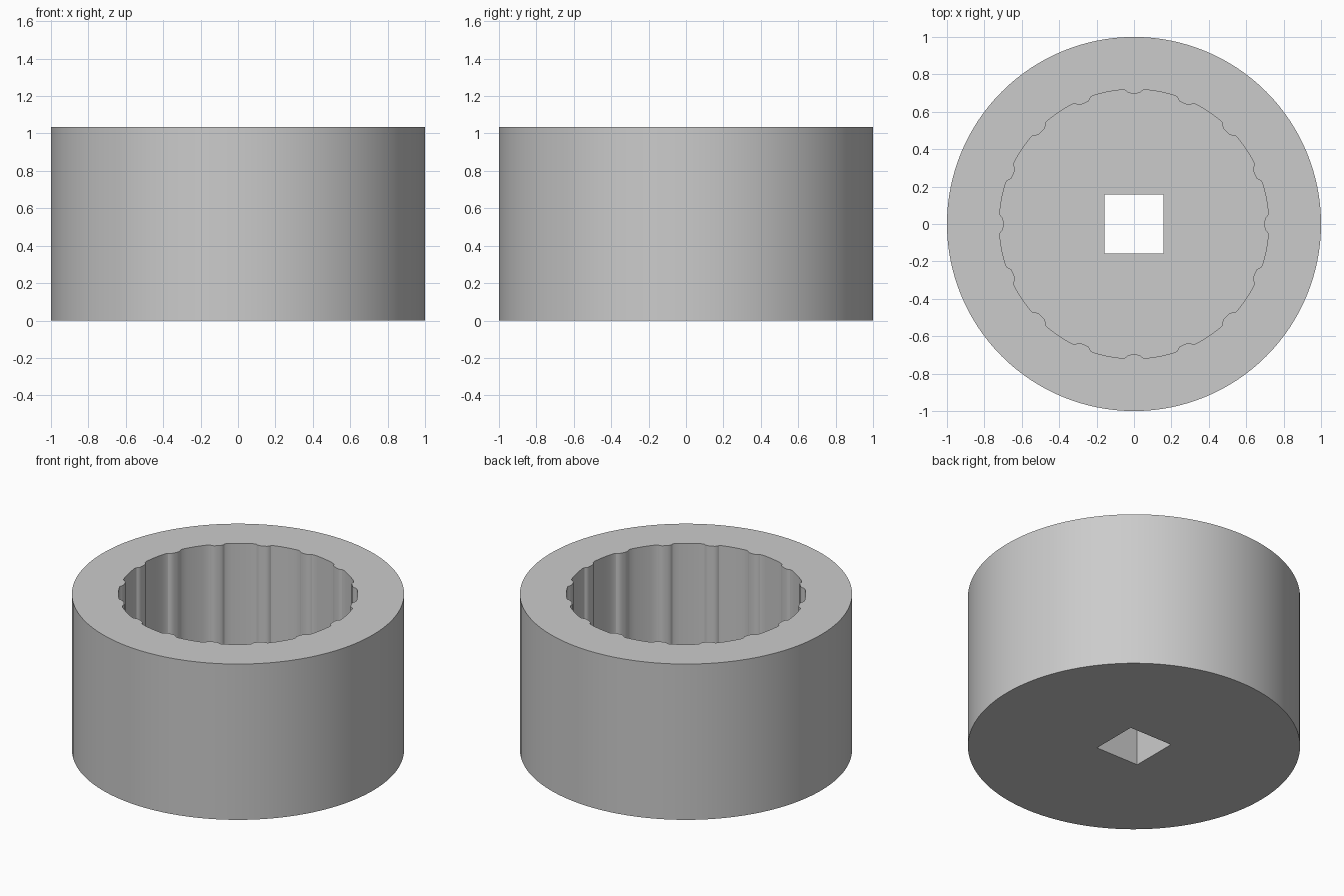
import bpy, bmesh
from math import cos, sin, pi, radians

cube = bpy.data.objects.get("Cube")
if cube:
    bpy.data.objects.remove(cube, do_unlink=True)

HEIGHT = 1.035
FLOOR = 0.29
BORE = 0.72
HALF_SQUARE = 0.158
RIBS = 16


def polar(r, a):
    return r * cos(a), r * sin(a)


# Cross-sections: round body, ribbed bore, square drive hole
body = [polar(1, 2 * pi * i / 128) for i in range(128)]

rib = [(-4.6, 0), (-3.6, 0.004), (-2.9, 0.014), (-2, 0.02), (-0.8, 0.022)]
rib += [(-a, d) for a, d in reversed(rib)]
valley = [(a, 0) for a in (7, 9, 11.25, 13.5, 15.5)]
bore = [polar(BORE - d, 2 * pi * k / RIBS + radians(a))
        for k in range(RIBS) for a, d in rib + valley]

square = [(sx * HALF_SQUARE, sy * HALF_SQUARE)
          for sx, sy in ((1, 1), (-1, 1), (-1, -1), (1, -1))]

bm = bmesh.new()


def tube(section, z0, z1):
    """Make an upright wall and return its bottom and top edge loops."""
    rings = [[bm.verts.new((x, y, z)) for x, y in section] for z in (z0, z1)]
    low, high = rings
    n = len(section)
    for i in range(n):
        j = (i + 1) % n
        bm.faces.new((low[i], low[j], high[j], high[i]))
    return [[bm.edges.get((r[i], r[(i + 1) % n])) for i in range(n)] for r in rings]


def ring_cap(outer, inner):
    """Fill the flat area between two loops at the same height."""
    bmesh.ops.triangle_fill(bm, edges=outer + inner, use_beauty=True,
                            use_dissolve=False)


# Walls, then rim, bore floor and underside
body_low, body_high = tube(body, 0, HEIGHT)
bore_low, bore_high = tube(bore, FLOOR, HEIGHT)
hole_low, hole_high = tube(square, 0, FLOOR)
ring_cap(body_high, bore_high)
ring_cap(bore_low, hole_high)
ring_cap(body_low, hole_low)
bmesh.ops.recalc_face_normals(bm, faces=bm.faces)

mesh = bpy.data.meshes.new("ribbed_socket")
bm.to_mesh(mesh)
bm.free()
socket = bpy.data.objects.new("ribbed_socket", mesh)
bpy.context.collection.objects.link(socket)

# Plain grey
grey = bpy.data.materials.new("light_grey")
grey.use_nodes = True
colour = (0.6, 0.6, 0.6, 1)
grey.diffuse_color = colour
grey.node_tree.nodes["Principled BSDF"].inputs["Base Color"].default_value = colour
mesh.materials.append(grey)

bpy.ops.object.select_all(action="DESELECT")
socket.select_set(True)
bpy.context.view_layer.objects.active = socket
bpy.ops.object.shade_smooth_by_angle(angle=radians(30))
